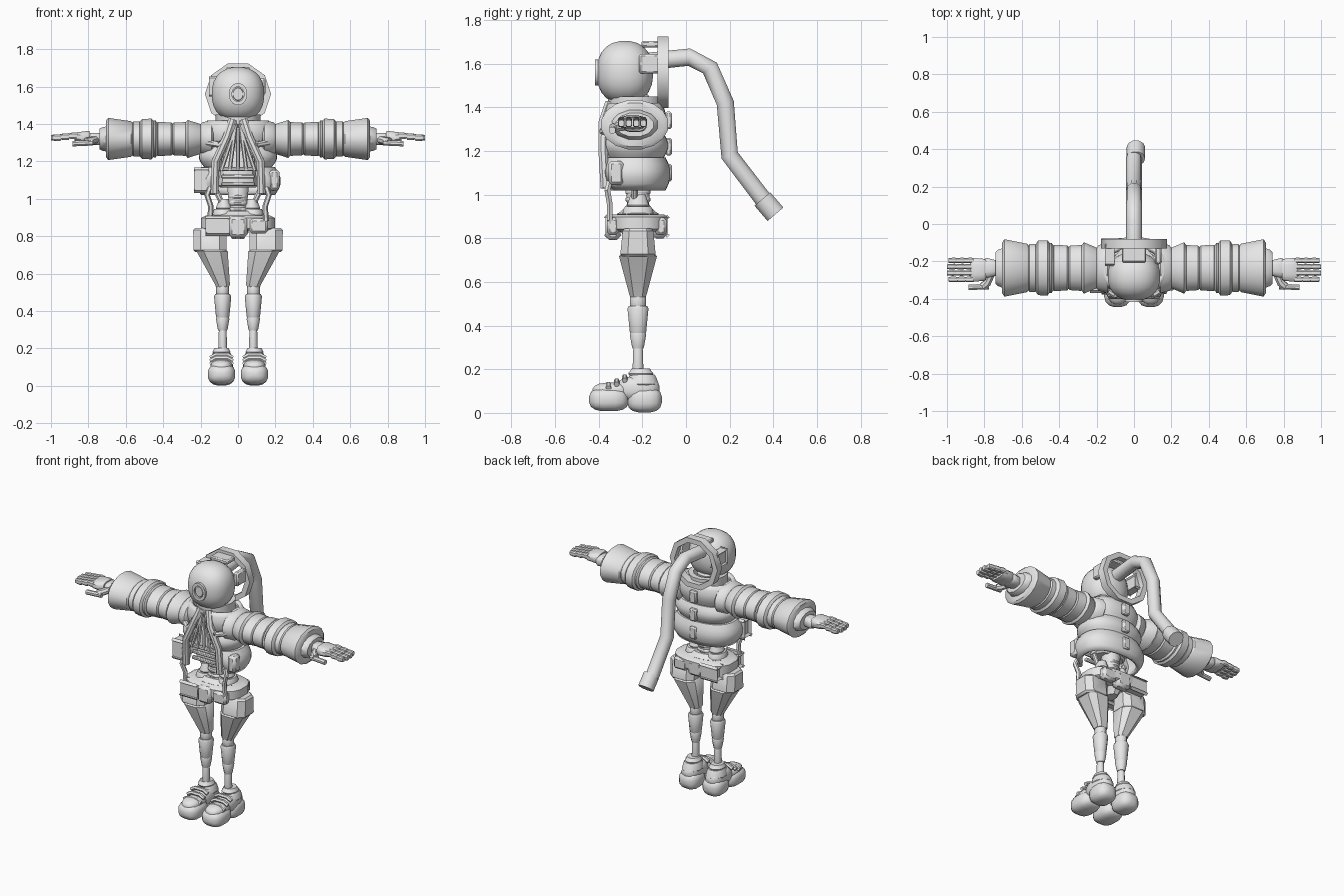
import bpy, bmesh
from math import sin, cos, pi, radians, copysign
from mathutils import Vector

cube = bpy.data.objects.get("Cube")
if cube:
    bpy.data.objects.remove(cube, do_unlink=True)

grey = bpy.data.materials.new("light_grey")
grey.use_nodes = True
grey.diffuse_color = (0.8, 0.8, 0.8, 1)
grey.node_tree.nodes["Principled BSDF"].inputs["Base Color"].default_value = grey.diffuse_color
parts = []
SIDES = {"left_": 1, "right_": -1}
BODY_Y = -0.235
LEG_Y = -0.22
HEAD_Z = 1.56
ARM_Z = 1.32
FOOT_X = 0.088
BACK_OF_HOOD = -0.08


def finish(name, bm):
    bmesh.ops.recalc_face_normals(bm, faces=bm.faces)
    mesh = bpy.data.meshes.new(name)
    bm.to_mesh(mesh)
    bm.free()
    mesh.materials.append(grey)
    obj = bpy.data.objects.new(name, mesh)
    bpy.context.collection.objects.link(obj)
    parts.append(obj)
    return obj


def bridge(bm, rows, closed=True):
    for low, high in zip(rows, rows[1:]):
        count = len(low)
        for i in range(count if closed else count - 1):
            j = (i + 1) % count
            bm.faces.new((low[i], low[j], high[j], high[i]))


def rounded(angle, square):
    """Point on a unit circle that turns squarer as the exponent grows."""
    return [copysign(abs(f) ** (2 / square), f) for f in (cos(angle), sin(angle))]


def loft(name, axis, rings, sides, square, side, hollow=False):
    """Join rings given as position, centre pair and radius pair."""
    bm = bmesh.new()
    rows = []
    phase = 0.5 if sides % 4 == 0 else 0
    for pos, centre, radii in rings:
        row = []
        for i in range(sides):
            u, v = rounded(2 * pi * (i + phase) / sides, square)
            a = centre[0] + radii[0] * u
            b = centre[1] + radii[1] * v
            x, y, z = {"X": (pos, a, b), "Y": (a, pos, b), "Z": (a, b, pos)}[axis]
            row.append(bm.verts.new((x * side, y, z)))
        rows.append(row)
    if hollow:
        bridge(bm, rows + rows[:1])
    else:
        bridge(bm, rows)
        bm.faces.new(rows[0])
        bm.faces.new(rows[-1])
    return finish(name, bm)


def pad(name, axis, start, end, centre, first, last, sides=12, square=2, side=1, lean=0):
    """Tapered piece with softened ends; lean shifts the far end sideways."""
    soft = min(0.012, (end - start) / 3)
    far = (centre[0] + lean, centre[1])
    shrink = 0.88
    rings = [(start, centre, [r * shrink for r in first]), (start + soft, centre, first),
             (end - soft, far, last), (end, far, [r * shrink for r in last])]
    return loft(name, axis, rings, sides, square, side)


def hoop(name, axis, start, end, centre, outer, inner, sides):
    rings = [(start, centre, outer), (end, centre, outer), (end, centre, inner), (start, centre, inner)]
    return loft(name, axis, rings, sides, 2, 1, hollow=True)


def blob(name, centre, size, square=2.5, sides=16, side=1):
    """Squared ellipsoid, built front to back."""
    x, y, z = centre
    rings = []
    for k in range(sides // 2):
        along, across = rounded(pi * (k + 0.3) / (sides / 2 - 0.4), square)
        rings.append((y - size[1] * along, (x, z), (size[0] * across, size[2] * across)))
    return loft(name, "Y", rings, sides, square, side)


def tube(name, points, radius, sides=8, side=1):
    pts = [Vector((x * side, y, z)) for x, y, z in points]
    bm = bmesh.new()
    rows = []
    for i, c in enumerate(pts):
        d = (pts[min(i + 1, len(pts) - 1)] - pts[max(i - 1, 0)]).normalized()
        u = d.cross(Vector((1, 0, 0)) if abs(d.x) < 0.8 else Vector((0, 1, 0))).normalized()
        v = d.cross(u)
        angles = [2 * pi * (k + 0.5) / sides for k in range(sides)]
        rows.append([bm.verts.new(c + radius * (u * cos(t) + v * sin(t))) for t in angles])
    bridge(bm, rows)
    bm.faces.new(rows[0])
    bm.faces.new(rows[-1])
    return finish(name, bm)


def block(name, centre, size, side=1):
    bm = bmesh.new()
    bmesh.ops.create_cube(bm, size=1)
    for v in bm.verts:
        v.co = Vector([c + f * s for c, f, s in zip(centre, v.co, size)])
        v.co.x *= side
    bmesh.ops.bevel(bm, geom=bm.edges[:], offset=min(size) / 4, segments=1, affect="EDGES")
    return finish(name, bm)


# Helmet with lens, rear rim and hose
face = (0, HEAD_Z)
blob("helmet_dome", (0, -0.28, HEAD_Z), (0.142, 0.13, 0.146), square=2.3, sides=24)
hoop("lens_rim", "Y", -0.38, -0.418, face, (0.05, 0.06), (0.033, 0.04), sides=16)
pad("lens", "Y", -0.414, -0.38, face, (0.03, 0.037), (0.033, 0.04), sides=16)
hoop("helmet_rear_rim", "Y", -0.13, BACK_OF_HOOD, face, (0.177, 0.172), (0.142, 0.138), sides=10)
block("helmet_top_bracket", (0, -0.16, 1.69), (0.13, 0.09, 0.03))
hose_path = [(-0.18, 1.61), (0.015, 1.63), (0.11, 1.58), (0.18, 1.42), (0.2, 1.18), (0.36, 0.97)]
tube("hose", [(0, y, z) for y, z in hose_path], 0.042, sides=10)
tube("hose_cuff", [(0.01, 0.35, 0.98), (0.01, 0.41, 0.91)], 0.05, sides=10)

# Neck and collar
pad("neck", "Z", 1.35, 1.46, (0, BODY_Y), (0.06, 0.06), (0.07, 0.07))
hoop("collar", "Z", 1.38, 1.45, (0, BODY_Y), (0.12, 0.125), (0.09, 0.09), sides=14)

# Padded jacket: puffed layers, open at the front and wider towards the hem
bm = bmesh.new()
rows = []
STEPS = 28
for bottom, top, wide in ((1.02, 1.17, 0.23), (1.17, 1.28, 0.21), (1.28, 1.42, 0.19)):
    for k in range(6):
        u = k / 5
        z = bottom + (top - bottom) * u
        puff = 0.86 + 0.14 * sin(pi * u)
        gap = 0.03 + 2 * max(0, min(0.36, 1.4 - z))
        row = []
        for i in range(STEPS + 1):
            a, b = rounded(gap - pi / 2 + 2 * (pi - gap) * i / STEPS, 2.3)
            row.append(bm.verts.new((wide * puff * a, BODY_Y + (wide / 2 + 0.05) * puff * b, z)))
        rows.append(row)
bridge(bm, rows, closed=False)
thick = finish("padded_jacket", bm).modifiers.new("Padding", "SOLIDIFY")
thick.thickness = 0.025
for z in (1.1, 1.22, 1.34):
    block("back_seam_pad", (0, BACK_OF_HOOD, z), (0.05, 0.03, 0.08))

# Chest frame inside the opening
pad("inner_chest", "Z", 1.06, 1.4, (0, -0.25), (0.11, 0.08), (0.05, 0.08), square=3)
for z in (1.08, 1.12, 1.16):
    block("chest_bar", (0, -0.355, z), (0.18, 0.022, 0.022))
tube("chest_centre_rod", [(0, -0.36, 1.16), (0, -0.35, 1.37)], 0.012, sides=6)
for label, side in SIDES.items():
    block(label + "helmet_bracket", (0.13, -0.165, 1.6), (0.035, 0.1, 0.09), side)
    for top, foot in ((0.012, 0.045), (0.008, 0.09)):
        tube(label + "chest_brace", [(foot, -0.36, 1.15), (top, -0.36, 1.4)], 0.011, 6, side)
    lapel = [(0.03, -0.35, 1.42), (0.06, -0.38, 1.33), (0.12, -0.38, 1.2), (0.125, -0.37, 1.03)]
    tube(label + "lapel", lapel, 0.023, side=side)
    tube(label + "chest_strap", [(0.17, -0.34, 1.3), (0.1, -0.38, 1.29), (0.05, -0.38, 1.33)], 0.018, side=side)
    block(label + "side_pocket", (0.195, -0.32, 1.1), (0.055, 0.07, 0.11), side)
    strap = [(0.15, -0.35, 1.06), (0.165, -0.36, 1.02), (0.145, -0.35, 0.96), (0.15, -0.35, 0.88)]
    tube(label + "hanging_strap", strap, 0.015, 6, side)

# Waist and belt
middle = (0, LEG_Y)
pad("spine", "Z", 0.86, 1.08, middle, (0.04, 0.045), (0.06, 0.06))
for z in (0.93, 0.965, 1):
    pad("spine_disc", "Z", z, z + 0.025, middle, (0.055, 0.06), (0.055, 0.06))
pad("belt", "Z", 0.83, 0.91, middle, (0.2, 0.135), (0.2, 0.137), sides=16, square=2.6)
pad("belt_top", "Z", 0.9, 0.935, middle, (0.15, 0.1), (0.12, 0.08))
pad("crotch", "Z", 0.785, 0.86, middle, (0.04, 0.06), (0.07, 0.1), sides=8)
block("belt_buckle", (0, -0.335, 0.85), (0.1, 0.07, 0.115))
block("seat_plate", (0, -0.12, 0.85), (0.11, 0.07, 0.1))

# Legs, with pieces stacked from the ankle up
leg_pieces = {"ankle": (0.15, 0.3, 0.025, 0.021), "lower_shin": (0.295, 0.37, 0.027, 0.036),
              "shin": (0.36, 0.49, 0.036, 0.046), "knee": (0.48, 0.54, 0.035, 0.035)}
for label, side in SIDES.items():
    pad(label + "hip_dome", "Z", 0.89, 0.945, (0.08, LEG_Y), (0.06, 0.075), (0.055, 0.07), side=side)
    pad(label + "hip_cap", "Z", 0.94, 1, (0.075, LEG_Y), (0.045, 0.052), (0.03, 0.04), side=side)
    tube(label + "waist_rod", [(0.05, BODY_Y, 0.9), (0.12, BODY_Y, 1.05)], 0.016, side=side)
    for name, y in (("front", -0.335), ("rear", -0.115)):
        block(label + name + "_belt_plate", (0.11, y, 0.855), (0.1, 0.055, 0.08), side)
    for name, (low, high, first, last) in leg_pieces.items():
        pad(label + name, "Z", low, high, (0.082, LEG_Y), (first, first * 1.1), (last, last * 1.1),
            sides=10, side=side)
    pad(label + "thigh", "Z", 0.53, 0.73, (0.083, LEG_Y), (0.042, 0.042), (0.088, 0.092),
        sides=8, square=2.8, side=side, lean=0.055)
    pad(label + "hip_block", "Z", 0.715, 0.845, (0.15, LEG_Y), (0.093, 0.085), (0.094, 0.074),
        sides=8, square=3.2, side=side)

# Chunky shoes
for label, side in SIDES.items():
    blob(label + "toe_sole", (FOOT_X, -0.353, 0.062), (0.075, 0.092, 0.056), 2.8, side=side)
    blob(label + "heel_sole", (FOOT_X, -0.19, 0.06), (0.07, 0.08, 0.06), 2.8, side=side)
    blob(label + "toe_cap", (FOOT_X, -0.34, 0.1), (0.06, 0.09, 0.04), side=side)
    blob(label + "shoe_upper", (FOOT_X, -0.22, 0.11), (0.062, 0.1, 0.06), side=side)
    pad(label + "shoe_collar", "Z", 0.12, 0.175, (FOOT_X, -0.2), (0.063, 0.078), (0.056, 0.066), side=side)
    pad(label + "ankle_cuff", "Z", 0.17, 0.203, (FOOT_X, -0.207), (0.05, 0.06), (0.044, 0.05), side=side)
    for k in range(3):
        y, z = 0.037 * k - 0.355, 0.018 * k + 0.135
        strap = [(FOOT_X + x, y, z - 6 * x * x) for x in (-0.06, -0.03, 0.03, 0.06)]
        tube(label + "shoe_strap", strap, 0.013, 6, side)

# Padded sleeves: each piece overlaps the next one
sleeve = [("shoulder", 0.13, 0.1, 0.092), ("shoulder_roll", 0.19, 0.082, 0.103),
          ("upper_sleeve", 0.27, 0.092, 0.089), ("mid_sleeve", 0.345, 0.09, 0.093),
          ("elbow_roll", 0.43, 0.1, 0.1), ("elbow_ring", 0.45, 0.111, 0.109),
          ("forearm_sleeve", 0.515, 0.096, 0.096), ("cuff", 0.56, 0.097, 0.115)]
sleeve_ends = [piece[1] + 0.01 for piece in sleeve[1:]] + [0.705]
arm = (BODY_Y, ARM_Z)
fingers = {"index": -0.296, "middle": -0.262, "ring": -0.228, "little": -0.195}
for label, side in SIDES.items():
    for (name, start, first, last), end in zip(sleeve, sleeve_ends):
        pad(label + name, "X", start, end, arm, (first * 1.36, first), (last * 1.36, last), sides=16, side=side)
    pad(label + "wrist_seal", "X", 0.69, 0.74, arm, (0.11, 0.07), (0.1, 0.064), side=side)

    # Hand with jointed fingers
    pad(label + "hand_heel", "X", 0.73, 0.8, arm, (0.043, 0.034), (0.055, 0.034), square=3, side=side)
    pad(label + "palm", "X", 0.79, 0.875, (-0.245, 1.33), (0.06, 0.034), (0.066, 0.026), square=3, side=side)
    for name, y in fingers.items():
        step = 0.047 if name in ("middle", "ring") else 0.044
        for k in range(3):
            x = 0.859 + step * k
            pad(label + name + "_finger_joint", "X", x, x + step, (y, 1.337 - 0.005 * k),
                (0.016, 0.019), (0.015, 0.017), sides=8, square=3, side=side)
    tube(label + "thumb_base", [(0.765, -0.27, 1.315), (0.785, -0.315, 1.31), (0.81, -0.335, 1.305)], 0.022, side=side)
    tube(label + "thumb_tip", [(0.775, -0.335, 1.3), (0.885, -0.338, 1.295)], 0.016, side=side)

bpy.ops.object.select_all(action="DESELECT")
for obj in parts:
    obj.select_set(True)
bpy.context.view_layer.objects.active = parts[0]
bpy.ops.object.shade_smooth_by_angle(angle=radians(38))
